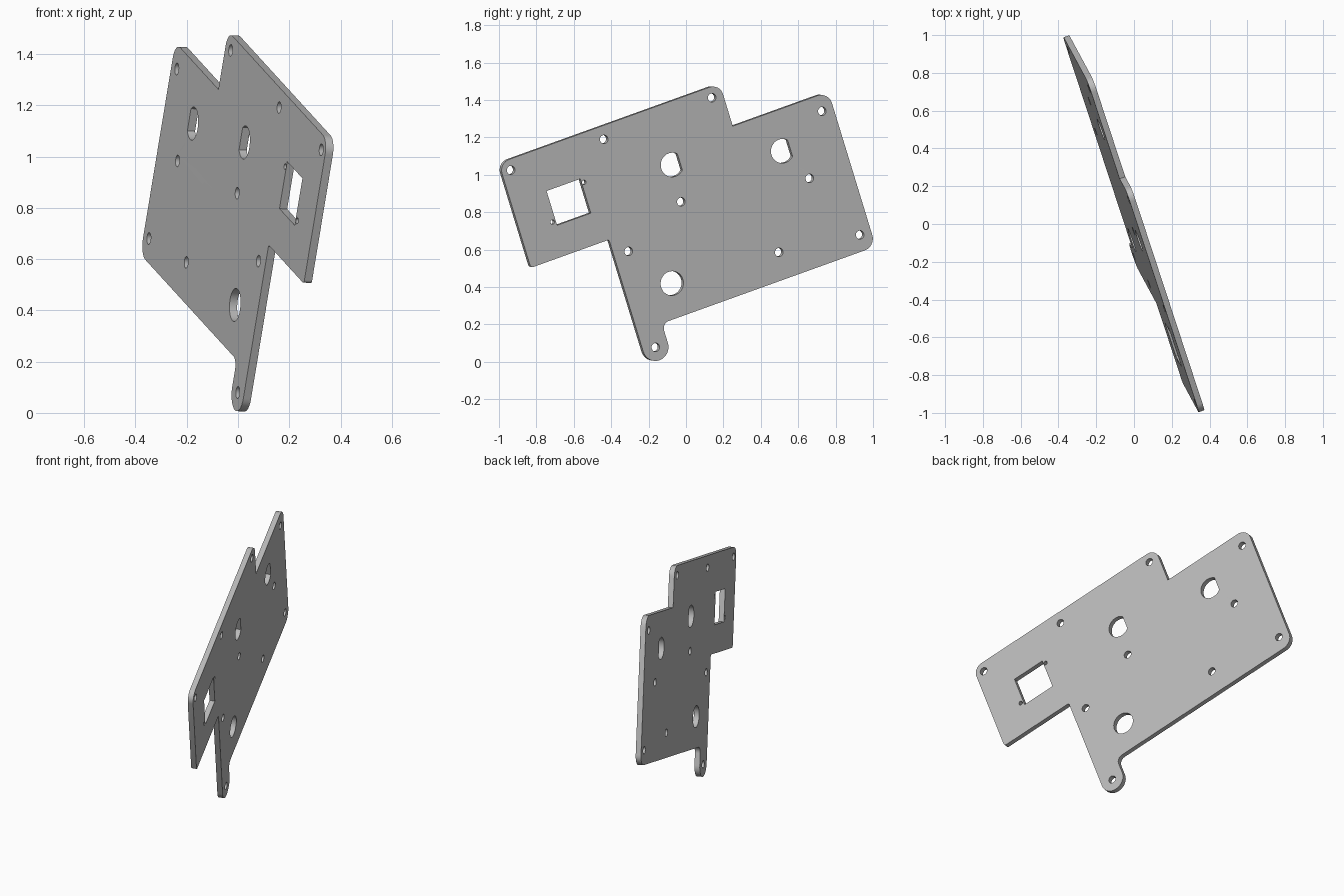
import bpy
import bmesh
from math import cos, sin, tan, pi
from mathutils import Vector, Matrix

if "Cube" in bpy.data.objects:
    bpy.data.objects.remove(bpy.data.objects["Cube"], do_unlink=True)

THICKNESS = 0.032


def rounded(corners, steps=8):
    """Turn (u, v, radius) corners into an outline with filleted corners."""
    points = []
    for i, (u, v, radius) in enumerate(corners):
        corner = Vector((u, v))
        if radius == 0:
            points.append(corner)
            continue
        a = (Vector(corners[i - 1][:2]) - corner).normalized()
        b = (Vector(corners[(i + 1) % len(corners)][:2]) - corner).normalized()
        half = a.angle(b) / 2
        centre = corner + (a + b).normalized() * radius / sin(half)
        start = corner + a * radius / tan(half) - centre
        end = corner + b * radius / tan(half) - centre
        sweep = start.angle_signed(end)
        for k in range(steps + 1):
            points.append(centre + Matrix.Rotation(-sweep * k / steps, 2) @ start)
    return points


def circle(u, v, radius, flat=None, steps=32):
    """Round hole; flat cuts the +u side straight at that distance."""
    limit = radius if flat is None else flat
    return [Vector((u + min(radius * cos(2 * pi * k / steps), limit),
                    v + radius * sin(2 * pi * k / steps))) for k in range(steps)]


# Plate outline with the hanging tab
loops = [rounded([
    (-0.677, 1.357, 0.06), (0.637, 1.357, 0.06), (0.637, 1.116, 0),
    (1.206, 1.116, 0.065), (1.206, 0.24, 0.065), (-0.066, 0.24, 0.04),
    (-0.066, 0.057, 0.0725), (-0.212, 0.057, 0.0725),
    (-0.212, 0.764, 0.01), (-0.677, 0.764, 0.015)])]

# Screw holes
for u, v in [(-0.624, 1.299), (0.572, 1.299), (-0.075, 1.285), (1.14, 1.028),
             (1.14, 0.328), (0.236, 0.825), (-0.127, 0.669), (0.678, 0.388),
             (0.963, 0.709), (-0.139, 0.13)]:
    loops.append(circle(u, v, 0.023))

# Large openings: one round, two with a flat side
loops.append(circle(0.054, 0.426, 0.065))
loops.append(circle(0.249, 1.03, 0.065, 0.046))
loops.append(circle(0.862, 0.898, 0.065, 0.046))

# Square window and its two pin holes
loops.append(rounded([(-0.467, 0.933, 0), (-0.266, 0.933, 0),
                      (-0.266, 1.127, 0), (-0.467, 1.127, 0)]))
loops.append(circle(-0.252, 1.102, 0.012, steps=16))
loops.append(circle(-0.486, 0.958, 0.012, steps=16))

# Filled, extruded profile
curve = bpy.data.curves.new("plate_profile", "CURVE")
curve.dimensions = "2D"
curve.fill_mode = "BOTH"
curve.extrude = THICKNESS / 2
for loop in loops:
    spline = curve.splines.new("POLY")
    spline.points.add(len(loop) - 1)
    for point, co in zip(spline.points, loop):
        point.co = (co.x, co.y, 0, 1)
    spline.use_cyclic_u = True
helper = bpy.data.objects.new("plate_profile", curve)
bpy.context.collection.objects.link(helper)
bpy.context.view_layer.update()
mesh = bpy.data.meshes.new_from_object(
    helper.evaluated_get(bpy.context.evaluated_depsgraph_get()))
bpy.data.objects.remove(helper, do_unlink=True)

# Tilt the plate into place
normal = Vector((1, 0.3495, -0.058)).normalized()
along = Vector((-0.3286, 1, 0.36))
along = (along - normal * along.dot(normal)).normalized()
across = normal.cross(along)
tilt = Matrix((along, across, normal)).transposed().to_4x4()
tilt.translation = Vector((-0.032, 0, 0)) - normal * THICKNESS / 2

bm = bmesh.new()
bm.from_mesh(mesh)
bmesh.ops.remove_doubles(bm, verts=bm.verts, dist=0.0001)
bmesh.ops.transform(bm, matrix=tilt, verts=bm.verts)
bmesh.ops.recalc_face_normals(bm, faces=bm.faces)
bm.to_mesh(mesh)
bm.free()

# Single grey material
grey = bpy.data.materials.new("plain_grey")
grey.use_nodes = True
colour = (0.5, 0.5, 0.5, 1)
grey.diffuse_color = colour
grey.node_tree.nodes["Principled BSDF"].inputs["Base Color"].default_value = colour
mesh.materials.clear()
mesh.materials.append(grey)

plate = bpy.data.objects.new("mounting_plate", mesh)
bpy.context.collection.objects.link(plate)
bpy.context.view_layer.objects.active = plate
plate.select_set(True)
bpy.ops.object.shade_smooth_by_angle(angle=pi / 6)
